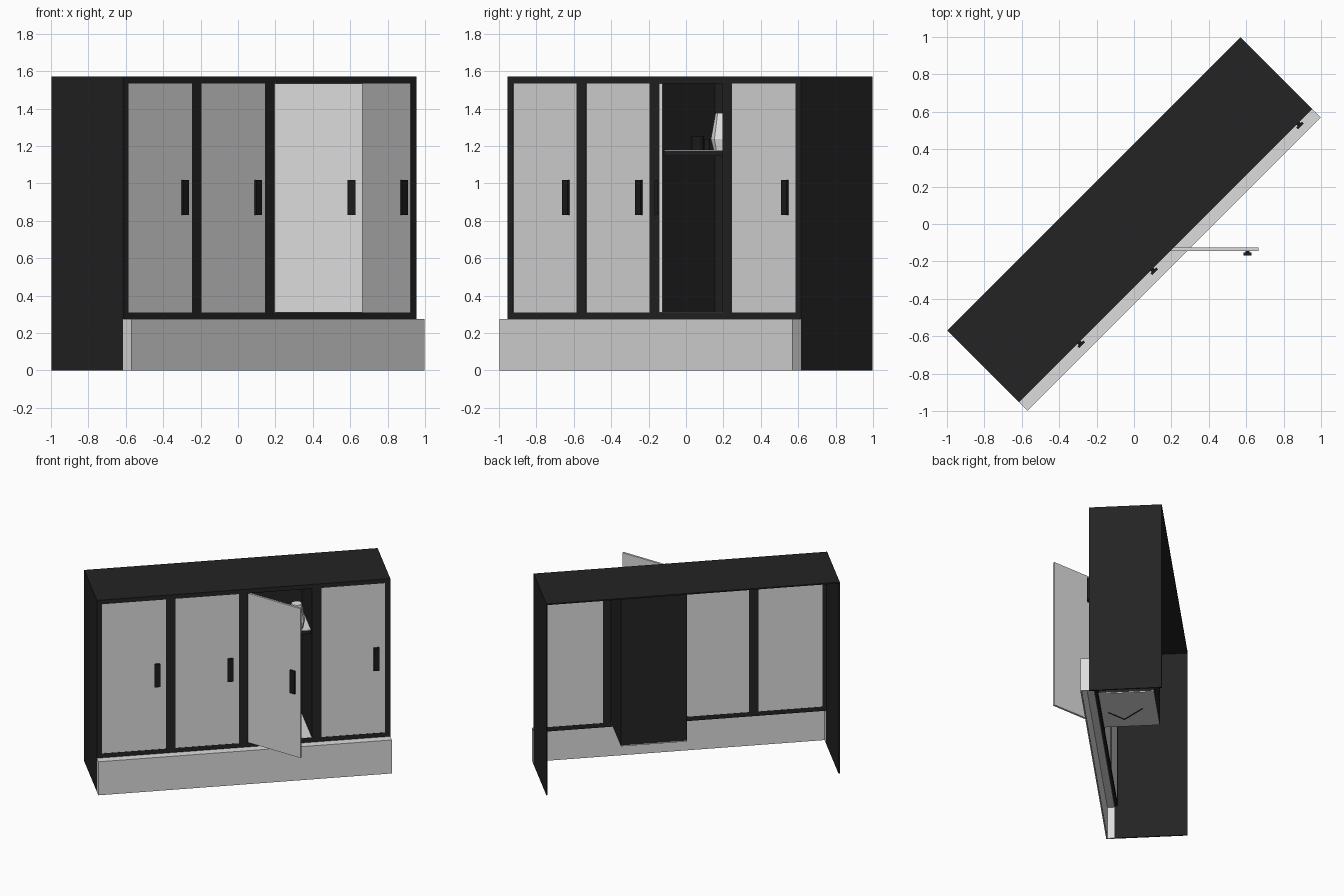
import bpy, bmesh, math
from mathutils import Matrix, Vector

if "Cube" in bpy.data.objects:
    bpy.data.objects.remove(bpy.data.objects["Cube"], do_unlink=True)

TURN = Matrix.Rotation(math.radians(45), 4, 'Z')   # whole cabinet stands diagonally


def material(name, rgb):
    m = bpy.data.materials.new(name)
    m.use_nodes = True
    m.diffuse_color = (*rgb, 1)
    m.node_tree.nodes["Principled BSDF"].inputs["Base Color"].default_value = (*rgb, 1)
    return m


black = material("black wood", (0.017, 0.017, 0.017))
dark = material("dark handle", (0.011, 0.011, 0.011))
grey = material("light grey", (0.72, 0.72, 0.72))
white = material("off white", (0.85, 0.85, 0.84))


def make(name, bm, mat, matrix=TURN):
    me = bpy.data.meshes.new(name)
    bm.to_mesh(me)
    bm.free()
    me.materials.append(mat)
    ob = bpy.data.objects.new(name, me)
    ob.matrix_world = matrix
    bpy.context.collection.objects.link(ob)
    return ob


def add_box(bm, x0, x1, y0, y1, z0, z1):
    size = Matrix.Diagonal((x1 - x0, y1 - y0, z1 - z0, 1))
    mid = Matrix.Translation(((x0 + x1) / 2, (y0 + y1) / 2, (z0 + z1) / 2))
    bmesh.ops.create_cube(bm, size=1, matrix=mid @ size)


def boxes(name, mat, *dims, matrix=TURN):
    bm = bmesh.new()
    for d in dims:
        add_box(bm, *d)
    return make(name, bm, mat, matrix)


def cone(name, mat, x, y, z, r0, r1, h, sides=12):
    bm = bmesh.new()
    bmesh.ops.create_cone(bm, cap_ends=True, segments=sides, radius1=r0, radius2=r1,
                          depth=h, matrix=Matrix.Translation((x, y, z + h / 2)))
    return make(name, bm, mat)


# Main sizes: half width, front, back, height, plinth height, door bottom and top
W, F, B, H, P = 1.108, -0.24, 0.304, 1.57, 0.275
Z0, Z1 = 0.31, 1.535
DOOR = 0.481
STARTS = (-1.068, -0.516, 0.035, 0.587)
T = 0.01

# Outer shell, open at the back and underneath
boxes("top_panel", black, (-W, W, F, B, H - T, H))
for name, s in (("right_side", -1), ("left_side", 1)):
    a, b = sorted((s * W, s * (W - T)))
    boxes(name, black, (a, b, F, B, 0, H - T))

# Front frame: rails and stiles around the four door openings
edges = [-W + T] + [v for s in STARTS for v in (s, s + DOOR)] + [W - T]
stiles = [(edges[i], edges[i + 1], F, F + 0.02, Z0, Z1) for i in range(0, 10, 2)]
boxes("front_frame", black, (-W + T, W - T, F, F + 0.02, P, Z0),
      (-W + T, W - T, F, F + 0.02, Z1, H - T), *stiles)

# Hollow plinth in front of the frame
PF = -0.304
boxes("plinth", grey, (-W, W, PF, PF + T, 0, P), (-W, W, PF + T, F, P - T, P),
      (-W, -W + T, PF + T, F, 0, P - T), (W - T, W, PF + T, F, 0, P - T))

# Doors with handles, drawn from the hinge; the third one stands open
for i, s in enumerate(STARTS):
    m = TURN @ Matrix.Translation((s, F + 0.002, 0))
    if i == 2:
        m = m @ Matrix.Rotation(math.radians(-45), 4, 'Z')
    boxes(f"door_{i + 1}", grey, (0, DOOR - 0.008 * (i == 2), 0, 0.017, Z0, Z1), matrix=m)
    boxes(f"handle_{i + 1}", dark, (0.402, 0.425, -0.012, 0, 0.84, 1.005),
          (0.392, 0.435, -0.024, -0.010, 0.83, 1.018), matrix=m)

# Inner compartment behind the open door
L, R = STARTS[2], STARTS[2] + DOOR
BACK = 0.185
boxes("compartment_walls", black, (L - T, L, F + 0.02, BACK, Z0, Z1),
      (R, R + T, F + 0.02, BACK, Z0, Z1), (L - T, R + T, BACK, BACK + T, Z0, Z1),
      (L - T, R + T, F + 0.02, BACK, Z1, Z1 + T))
boxes("compartment_floor", grey, (L - T, R + T, F + 0.005, BACK + T, Z0 - 0.006, Z0 + 0.002))
boxes("shelf", black, (L, R, -0.2, BACK, 1.145, 1.172))
boxes("shelf_top", grey, (L, R, -0.199, BACK, 1.172, 1.177))

# Thin square corner under the floor, parallel to the world axes
boxes("floor_corner_strips", black, (0.134, 0.29, 0.045, 0.055, 0.302, 0.305),
      (0.129, 0.139, 0.045, 0.26, 0.302, 0.305), matrix=Matrix.Identity(4))

# Things on the shelf
cone("vase", white, 0.418, -0.138, 1.177, 0.05, 0.065, 0.06, 8)
cone("vase_neck", white, 0.418, -0.138, 1.237, 0.065, 0.04, 0.14, 8)
cone("dark_jar", dark, 0.20, -0.11, 1.177, 0.035, 0.035, 0.073)
cone("small_dark_jar", dark, 0.26, -0.10, 1.177, 0.016, 0.016, 0.06)
